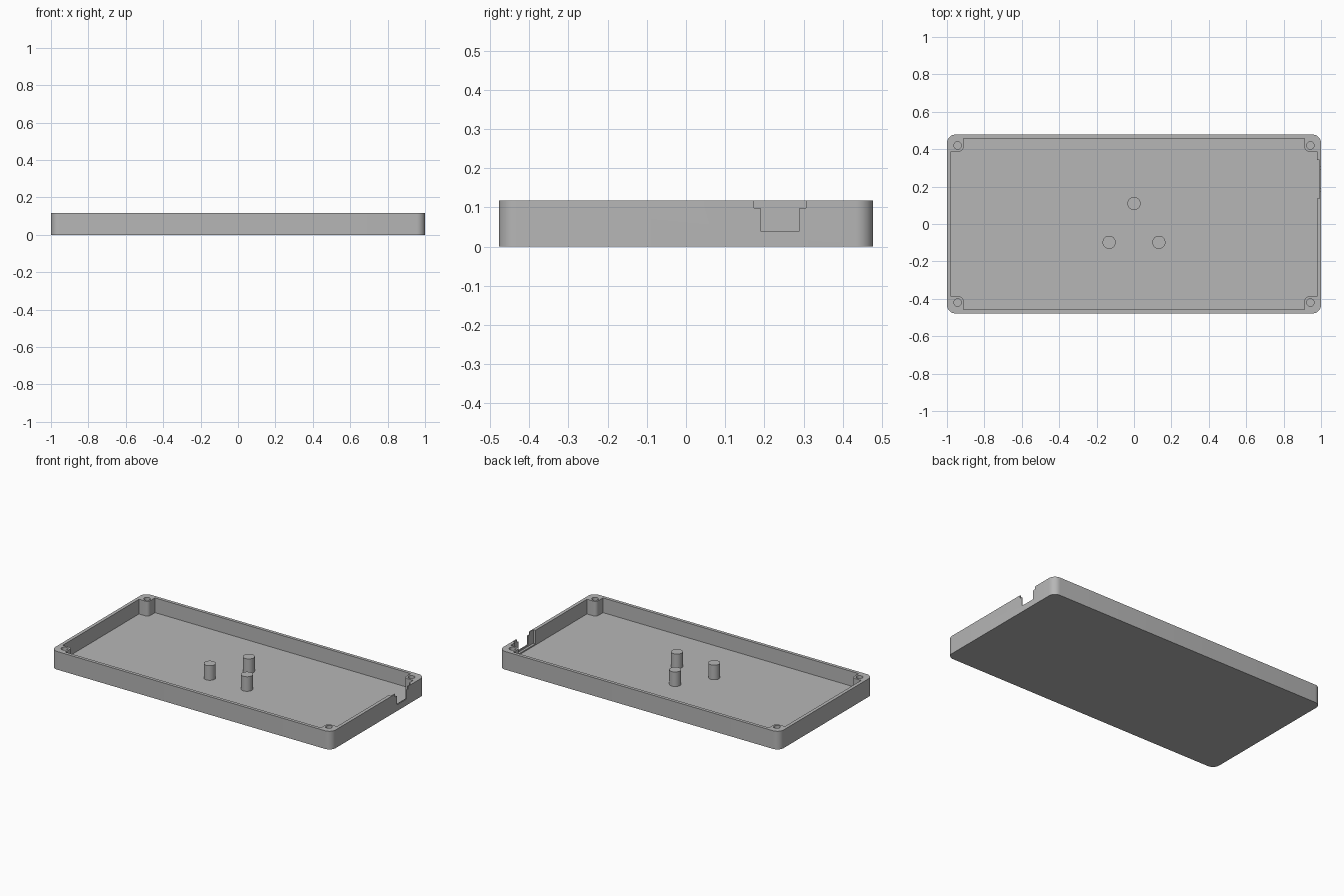
import bpy, bmesh
from math import sin, cos, pi

cube = bpy.data.objects.get("Cube")
if cube:
    bpy.data.objects.remove(cube, do_unlink=True)

HX, HY, H, FLOOR = 1.0, 0.478, 0.117, 0.022
TOP = H + 0.05  # cutters reach past the rim

grey = bpy.data.materials.new("plain grey")
grey.use_nodes = True
colour = (0.47, 0.47, 0.47, 1)
grey.diffuse_color = colour
grey.node_tree.nodes["Principled BSDF"].inputs["Base Color"].default_value = colour


def prism(name, outline, z0, z1):
    """Extrude a counter-clockwise outline from z0 to z1."""
    bm = bmesh.new()
    face = bm.faces.new([bm.verts.new((x, y, z0)) for x, y in outline])
    ext = bmesh.ops.extrude_face_region(bm, geom=[face])["geom"]
    verts = [v for v in ext if isinstance(v, bmesh.types.BMVert)]
    bmesh.ops.translate(bm, verts=verts, vec=(0, 0, z1 - z0))
    bmesh.ops.recalc_face_normals(bm, faces=bm.faces)
    mesh = bpy.data.meshes.new(name)
    bm.to_mesh(mesh)
    bm.free()
    mesh.materials.append(grey)
    obj = bpy.data.objects.new(name, mesh)
    bpy.context.collection.objects.link(obj)
    return obj


def arc(cx, cy, r, a0, a1, n=8):
    return [(cx + r * cos(a0 + (a1 - a0) * i / n),
             cy + r * sin(a0 + (a1 - a0) * i / n)) for i in range(n + 1)]


def circle(cx, cy, r, n=32):
    return arc(cx, cy, r, 0, 2 * pi, n)[:-1]


def rect(x0, x1, y0, y1):
    return [(x0, y0), (x1, y0), (x1, y1), (x0, y1)]


def four_corners(quarter):
    """Mirror a +x +y corner path into a closed outline."""
    out = []
    for sx, sy in ((1, 1), (-1, 1), (-1, -1), (1, -1)):
        path = quarter if sx * sy > 0 else quarter[::-1]
        out += [(sx * x, sy * y) for x, y in path]
    return out


def cut(target, cutter):
    mod = target.modifiers.new("cut", 'BOOLEAN')
    mod.operation, mod.solver, mod.object = 'DIFFERENCE', 'EXACT', cutter
    bpy.context.view_layer.objects.active = target
    bpy.ops.object.modifier_apply(modifier=mod.name)
    bpy.data.objects.remove(cutter, do_unlink=True)


def smooth(obj):
    bpy.ops.object.select_all(action='DESELECT')
    obj.select_set(True)
    bpy.context.view_layer.objects.active = obj
    bpy.ops.object.shade_smooth_by_angle(angle=0.6)


# Tray body with rounded corners
r = 0.045
tray = prism("tray", four_corners(arc(HX - r, HY - r, r, 0, pi / 2)), 0, H)

# Cavity, leaving a screw post in each corner
wx, wy, px, py, pr = 0.978, 0.457, 0.912, 0.388, 0.022
corner = [(wx, py)] + arc(px + pr, py + pr, pr, -pi / 2, -pi) + [(px, wy)]
cut(tray, prism("cavity", four_corners(corner), FLOOR, TOP))

# Screw holes in the posts
for sx in (-1, 1):
    for sy in (-1, 1):
        cut(tray, prism("hole", circle(sx * 0.943, sy * 0.42, 0.02), FLOOR, TOP))

# Stepped connector opening, with a wider pocket on the inside of the wall
yc = 0.24
for x1, half, z0 in ((0.993, 0.103, 0.03), (1.1, 0.05, 0.04), (1.1, 0.066, 0.098)):
    cut(tray, prism("slot", rect(0.95, x1, yc - half, yc + half), z0, TOP))
smooth(tray)

# Three support pegs standing on the floor
for name, x, y in (("back_peg", 0, 0.11), ("left_peg", 0.133, -0.098),
                   ("right_peg", -0.133, -0.098)):
    smooth(prism(name, circle(x, y, 0.035), FLOOR - 0.005, H - 0.001))
